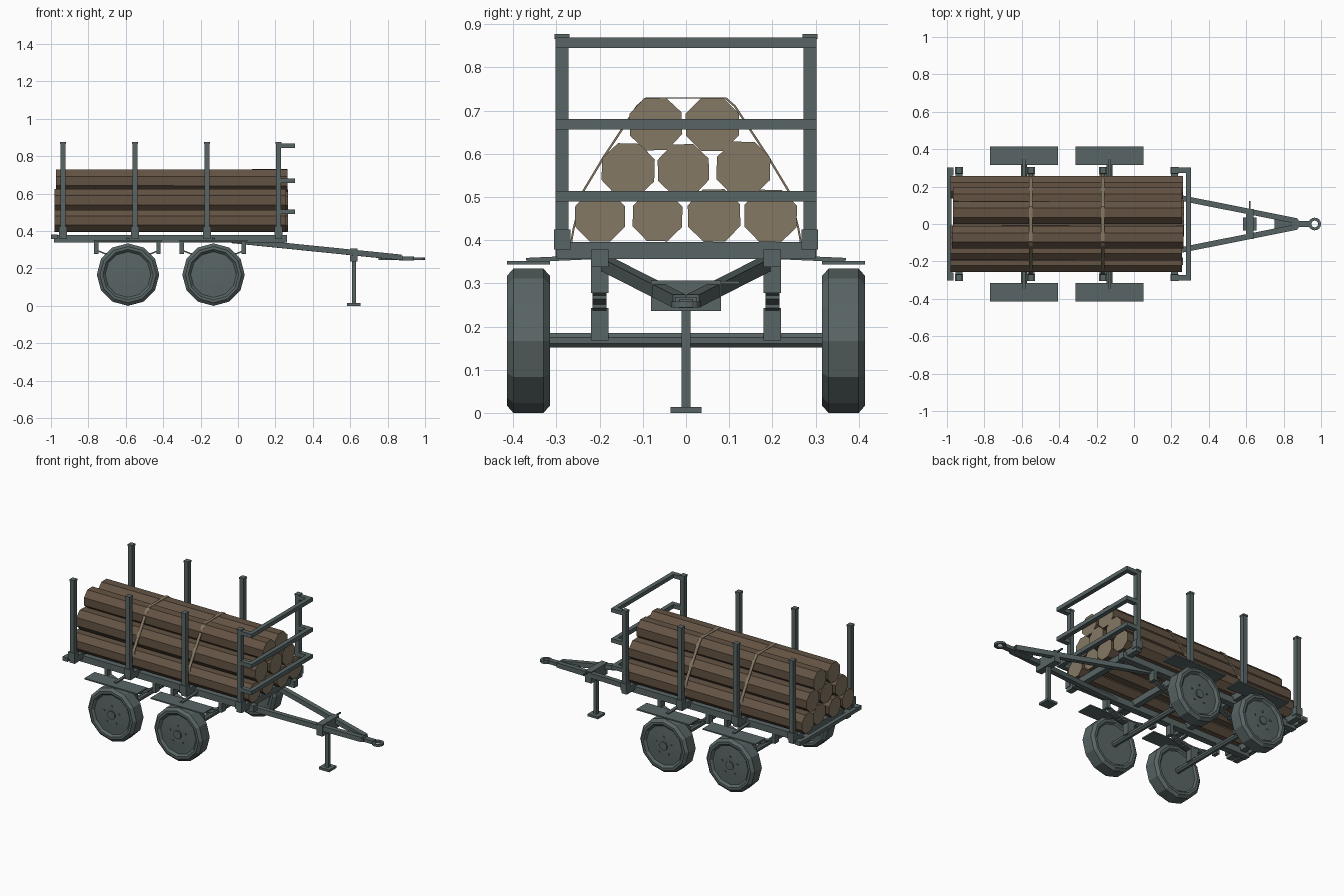
import bpy, bmesh, math, random
from mathutils import Vector, Matrix

if "Cube" in bpy.data.objects:
    bpy.data.objects.remove(bpy.data.objects["Cube"])

random.seed(4)


def mat(name, col):
    m = bpy.data.materials.new(name)
    m.diffuse_color = (*col, 1)
    m.use_nodes = True
    m.node_tree.nodes["Principled BSDF"].inputs["Base Color"].default_value = m.diffuse_color
    return m


STEEL = mat("grey steel", (0.100, 0.130, 0.130))
BARK = mat("brown bark", (0.125, 0.086, 0.056))
WOOD = mat("pale cut wood", (0.235, 0.190, 0.125))


def finish(name, bm, *mats):
    bmesh.ops.recalc_face_normals(bm, faces=bm.faces)
    me = bpy.data.meshes.new(name)
    bm.to_mesh(me)
    bm.free()
    for m in mats:
        me.materials.append(m)
    ob = bpy.data.objects.new(name, me)
    bpy.context.collection.objects.link(ob)
    return ob


def box(name, x0, x1, y0, y1, z0, z1, m=STEEL):
    bm = bmesh.new()
    bmesh.ops.create_cube(bm, size=1)
    for v in bm.verts:
        v.co = Vector(((x0 + x1) / 2 + v.co.x * (x1 - x0),
                       (y0 + y1) / 2 + v.co.y * (y1 - y0),
                       (z0 + z1) / 2 + v.co.z * (z1 - z0)))
    return finish(name, bm, m)


def sbox(name, x0, x1, s, y0, y1, z0, z1):
    """Box on side s (+1 or -1) with y given as distance from the centre."""
    return box(name, x0, x1, min(s * y0, s * y1), max(s * y0, s * y1), z0, z1)


def bar(name, a, b, w, h):
    """Rectangular tube from a to b, w wide and h high."""
    a, b = Vector(a), Vector(b)
    d = (b - a).normalized()
    side = d.cross(Vector((0, 0, 1))).normalized()
    up = side.cross(d)
    bm = bmesh.new()
    bmesh.ops.create_cube(bm, size=1)
    for v in bm.verts:
        x, y, z = v.co
        v.co = (a if x < 0 else b) + side * y * w + up * z * h
    return finish(name, bm, STEEL)


def cyl(name, centre, axis, r1, r2, length, n, turn=0.0, mats=(STEEL,)):
    bm = bmesh.new()
    rot = Vector((0, 0, 1)).rotation_difference(Vector(axis)).to_matrix().to_4x4()
    bmesh.ops.create_cone(bm, cap_ends=True, segments=n, radius1=r1, radius2=r2, depth=length,
                          matrix=Matrix.Translation(centre) @ rot @ Matrix.Rotation(turn, 4, 'Z'))
    if len(mats) > 1:
        for f in bm.faces:
            f.material_index = 1 if len(f.verts) > 4 else 0
    return finish(name, bm, *mats)


def ribbon(name, pts, offs, width_vec):
    """Thick strip: outer points pts, inner points pts+offs, extruded across width_vec."""
    bm = bmesh.new()
    w = Vector(width_vec) / 2
    rings = []
    for p, o in zip(pts, offs):
        p, o = Vector(p), Vector(o)
        rings.append([bm.verts.new(q) for q in (p - w, p + w, p + o + w, p + o - w)])
    for a, b in zip(rings, rings[1:]):
        for i in range(4):
            bm.faces.new((a[i], a[(i + 1) % 4], b[(i + 1) % 4], b[i]))
    bm.faces.new(rings[0])
    bm.faces.new(rings[-1])
    return bm


def wheel(name, x, s):
    """Twelve-sided wheel turned around y with a dished outer face."""
    prof = [(0.0, .325), (.125, .325), (.135, .315), (.150, .315), (.167, .330), (.167, .400),
            (.150, .415), (.135, .415), (.122, .402), (.05, .406), (0.0, .406)]
    n, bm, rings = 12, bmesh.new(), []
    for r, y in prof:
        if r == 0:
            rings.append([bm.verts.new((x, s * y, .167))] * n)
        else:
            rings.append([bm.verts.new((x + r * math.cos(2 * math.pi * i / n), s * y,
                                        .167 + r * math.sin(2 * math.pi * i / n))) for i in range(n)])
    for a, b in zip(rings, rings[1:]):
        for i in range(n):
            j = (i + 1) % n
            bm.faces.new(list(dict.fromkeys((a[i], a[j], b[j], b[i]))))
    finish(name, bm, STEEL)


AXLES = (-.588, -.131)
STAKES = (-.936, -.551, -.166, .217)

# Chassis: long rails, bolsters, rear bar
for s in (-1, 1):
    sbox("chassis_rail", -.985, .262, s, .18, .22, .338, .378)
    sbox("rear_light_block", -1.0, -.965, s, .26, .302, .358, .382)
box("rear_bar", -1.0, -.975, -.302, .302, .357, .379)
for x in STAKES:
    box("bolster", x - .018, x + .018, -.30, .30, .357, .396)

# Stakes with pockets and caps
for x in STAKES:
    for s in (-1, 1):
        sbox("stake", x - .014, x + .014, s, .272, .302, .37, .872)
        sbox("stake_cap", x - .016, x + .016, s, .270, .304, .866, .877)
        sbox("stake_pocket", x - .022, x + .022, s, .268, .306, .378, .425)

# Headboard: three bars carried forward of the front stakes
for z0, z1 in ((.490, .514), (.656, .681), (.845, .869)):
    box("headboard_bar", .278, .305, -.302, .302, z0, z1)
    for s in (-1, 1):
        sbox("headboard_arm", .217, .29, s, .273, .302, z0, z1)

# Running gear
for x in AXLES:
    cyl("axle", (x, 0, .168), (0, 1, 0), .018, .018, .66, 8, math.pi / 8)
    for s in (-1, 1):
        wheel("wheel", x, s)
        cyl("wheel_hub", (x, s * .406, .167), (0, 1, 0), .026, .026, .014, 10)
        for i in range(5):
            a = 2 * math.pi * i / 5 + math.pi / 2
            cyl("wheel_nut", (x + .055 * math.cos(a), s * .406, .167 + .055 * math.sin(a)),
                (0, 1, 0), .006, .006, .010, 6)
        # Leaf spring, saddle and hangers
        for k, half in enumerate((.165, .115, .07)):
            pts = []
            for i in range(9):
                t = half * (i / 4 - 1)
                pts.append((x + t, s * .2, .262 - k * .009 + .038 * (t / .165) ** 2))
            finish("leaf_spring", ribbon("leaf", pts, [(0, 0, -.008)] * 9, (0, .032, 0)), STEEL)
        sbox("spring_saddle", x - .025, x + .025, s, .18, .22, .168, .243)
        for d in (-.17, .162):
            sbox("spring_hanger", x + d - .011, x + d + .011, s, .18, .22, .278, .345)
        # Mudguard plate and its bracket
        sbox("mudguard", x - .182, x + .182, s, .315, .415, .344, .352)
        bar("mudguard_bracket", (x, s * .19, .362), (x, s * .37, .354), .018, .010)

# Drawbar: A-frame, coupling and towing eye
for s in (-1, 1):
    bar("drawbar_arm", (-.03, s * .195, .350), (.87, s * .016, .259), .030, .030)
box("coupling_body", .75, .88, -.025, .025, .245, .268)
box("coupling_neck", .86, .942, -.016, .016, .243, .264)
ring, N = bmesh.new(), 16
loops = []
for r, z in ((.034, .244), (.034, .258), (.018, .258), (.018, .244)):
    loops.append([ring.verts.new((.966 + r * math.cos(2 * math.pi * i / N),
                                  r * math.sin(2 * math.pi * i / N), z)) for i in range(N)])
for k in range(4):
    a, b = loops[k], loops[(k + 1) % 4]
    for i in range(N):
        ring.faces.new((a[i], a[(i + 1) % N], b[(i + 1) % N], b[i]))
finish("towing_eye", ring, STEEL)

# Parking jack
box("jack_bracket", .598, .640, -.081, .081, .236, .307)
box("jack_leg", .609, .631, -.011, .011, .01, .30)
box("jack_foot", .583, .655, -.036, .036, 0, .014)
box("jack_handle", .616, .624, .07, .124, .298, .306)

# Logs: eight-sided, bark sides and pale ends
LOGS = ((-.199, .455, .0625), (-.066, .455, .062), (.065, .457, .0655), (.196, .456, .0655),
        (-.134, .563, .066), (-.006, .563, .064), (.133, .566, .067),
        (-.070, .669, .0655), (.061, .668, .0665))
for y, z, r in LOGS:
    x0, x1 = -.975 + random.uniform(-.01, .01), .262 + random.uniform(-.008, .008)
    cyl("log", ((x0 + x1) / 2, y, z), (1, 0, 0), r * .985, r, x1 - x0, 8,
        math.pi / 8 + random.uniform(-.05, .05), (BARK, WOOD))

# Tie-down straps over the load
half = [(.268, .396), (.262, .43), (.240, .515), (.195, .59), (.115, .712), (.093, .731)]
path = half + [(-y, z) for y, z in reversed(half)]
for x in (-.553, -.168):
    offs = [(0, -.004 * (1 if y > 0 else -1), -.003) for y, z in path]
    finish("strap", ribbon("strap", [(x, y, z) for y, z in path], offs, (.018, 0, 0)), WOOD)
